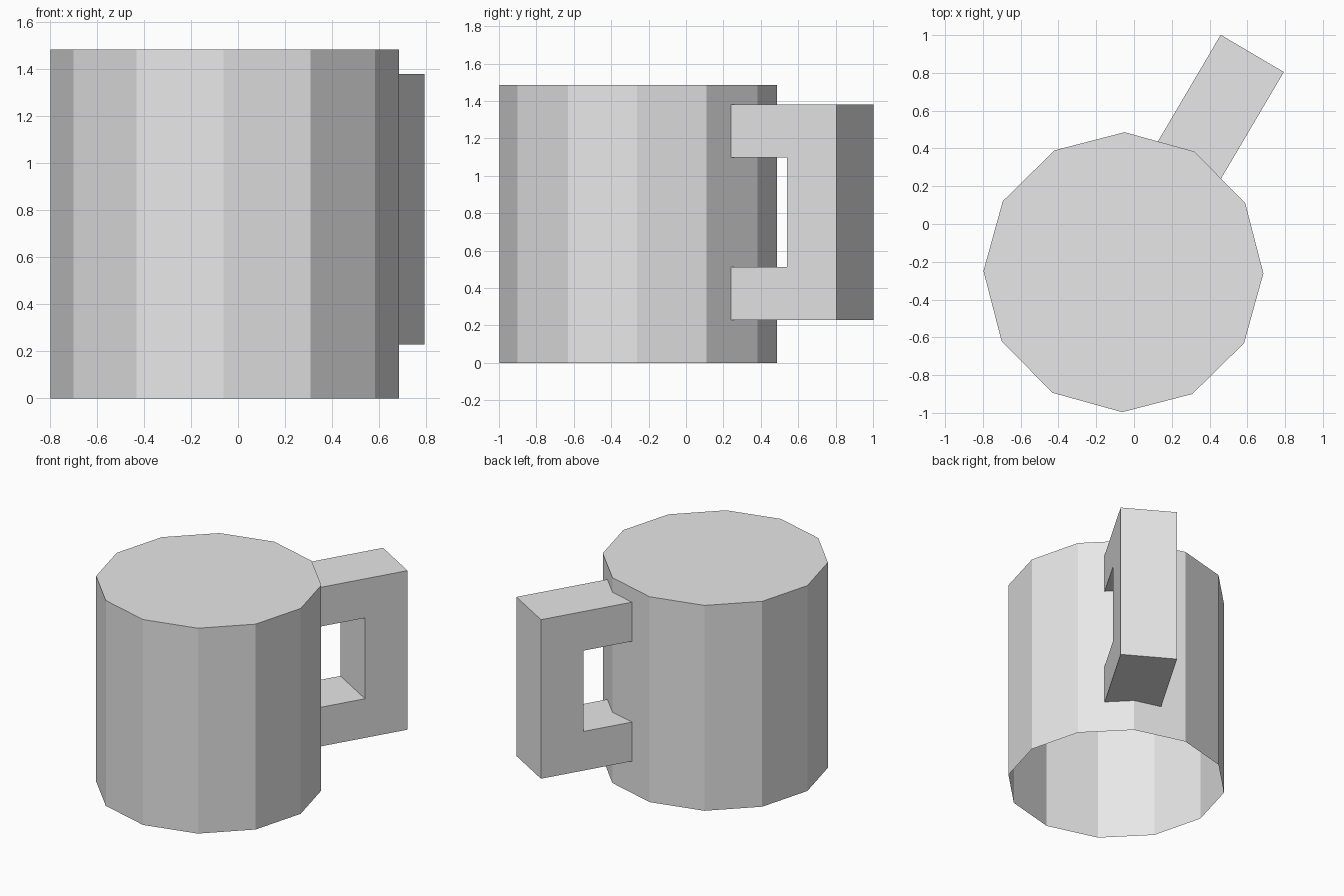
import bpy
import bmesh
import math
from mathutils import Matrix

cube = bpy.data.objects.get("Cube")
if cube:
    bpy.data.objects.remove(cube, do_unlink=True)

RADIUS, HEIGHT, SIDES = 0.741, 1.485, 12
CENTRE = (-0.056, -0.255, 0)
TURN = math.radians(-0.5)

grey = bpy.data.materials.new("plain grey")
grey.use_nodes = True
grey.diffuse_color = (0.8, 0.8, 0.8, 1)
grey.node_tree.nodes["Principled BSDF"].inputs["Base Color"].default_value = (0.8, 0.8, 0.8, 1)


def make_object(name, bm, angle):
    """Turn a bmesh into a flat shaded object placed on the mug's axis."""
    bm.normal_update()
    bm.transform(Matrix.Translation(CENTRE) @ Matrix.Rotation(angle, 4, "Z"))
    mesh = bpy.data.meshes.new(name)
    bm.to_mesh(mesh)
    bm.free()
    mesh.materials.append(grey)
    obj = bpy.data.objects.new(name, mesh)
    bpy.context.collection.objects.link(obj)
    return obj


# Mug body: twelve flat sides, closed on top and open underneath
bm = bmesh.new()
ring = [bm.verts.new((RADIUS * math.cos(a), RADIUS * math.sin(a), 0))
        for a in (math.tau * i / SIDES for i in range(SIDES))]
base = bm.faces.new(ring)
top = bmesh.ops.extrude_face_region(bm, geom=[base], use_keep_orig=True)
bmesh.ops.translate(bm, vec=(0, 0, HEIGHT),
                    verts=[g for g in top["geom"] if isinstance(g, bmesh.types.BMVert)])
bmesh.ops.delete(bm, geom=[base], context="FACES")
bmesh.ops.recalc_face_normals(bm, faces=bm.faces)
if max(bm.faces, key=lambda f: f.calc_center_median().z).normal.z < 0:
    bmesh.ops.reverse_faces(bm, faces=bm.faces)
make_object("mug_body", bm, TURN)

# Handle: square C profile, its open ends fitted around a corner of the body
HALF_WIDTH, OUTER, GRIP = 0.194, 1.344, 1.037
LOW, LOW_TOP, HIGH_BASE, HIGH = 0.23, 0.513, 1.097, 1.38

bm = bmesh.new()
slices = []
for v in (-HALF_WIDTH, 0, HALF_WIDTH):
    wall = RADIUS - abs(v) * math.tan(math.pi / SIDES)
    profile = [(wall, LOW), (OUTER, LOW), (OUTER, HIGH), (wall, HIGH),
               (wall, HIGH_BASE), (GRIP, HIGH_BASE), (GRIP, LOW_TOP), (wall, LOW_TOP)]
    slices.append([bm.verts.new((u, v, z)) for u, z in profile])

for a, b in zip(slices, slices[1:]):
    for i in range(8):
        if i not in (3, 7):  # the ends against the wall stay open
            j = (i + 1) % 8
            bm.faces.new((a[i], a[j], b[j], b[i]))
bm.faces.new(slices[0])
bm.faces.new(slices[-1][::-1])
bmesh.ops.recalc_face_normals(bm, faces=bm.faces)
if max(bm.faces, key=lambda f: f.calc_center_median().x).normal.x < 0:
    bmesh.ops.reverse_faces(bm, faces=bm.faces)
make_object("handle", bm, TURN + math.radians(60))
